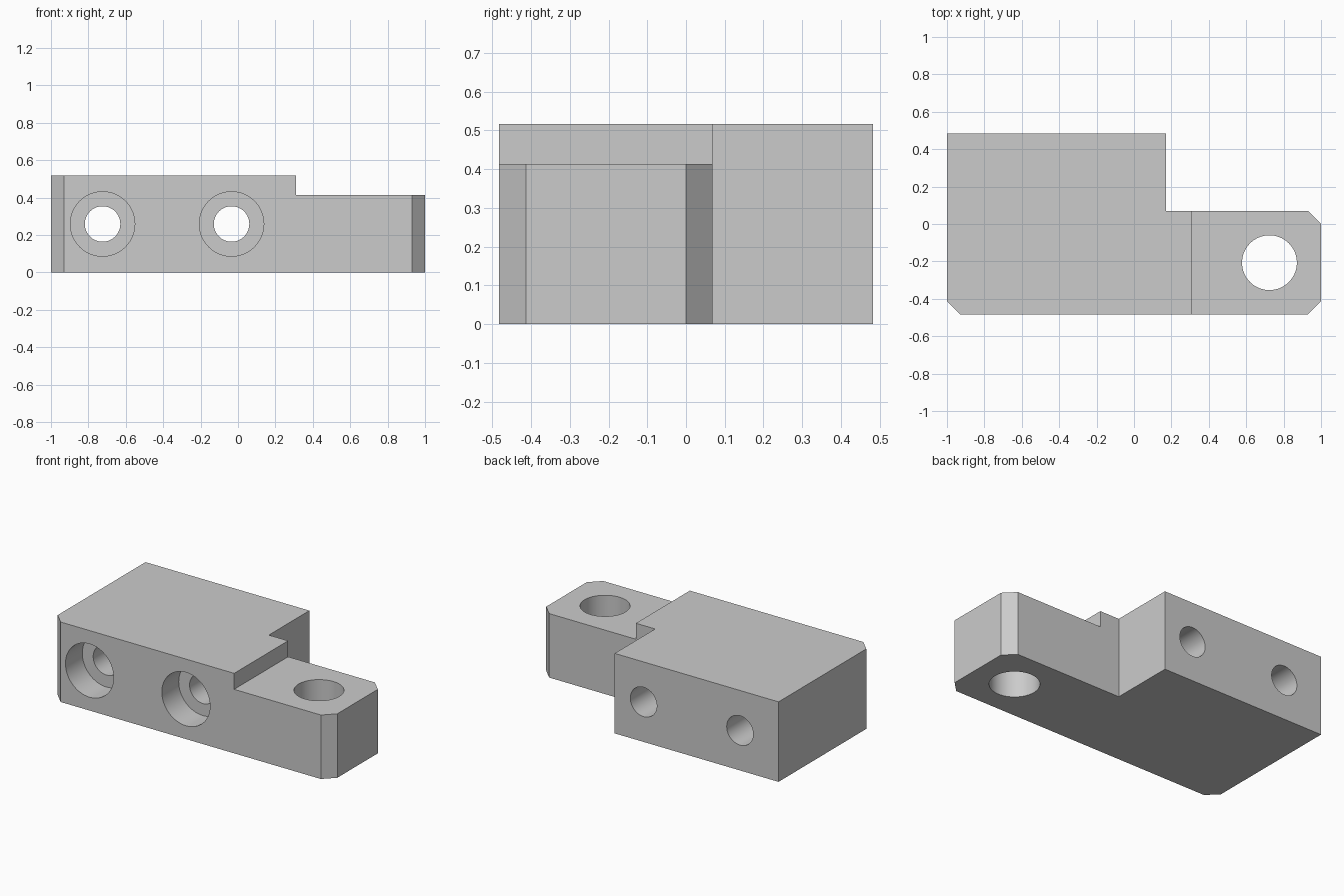
import bpy, bmesh, math

U = 1 / 29          # one millimetre in model units
L, W, H = 58, 28, 15

if "Cube" in bpy.data.objects:
    bpy.data.objects.remove(bpy.data.objects["Cube"], do_unlink=True)

grey = bpy.data.materials.new("plain_grey")
grey.use_nodes = True
grey.diffuse_color = (0.6, 0.6, 0.6, 1)
grey.node_tree.nodes["Principled BSDF"].inputs["Base Color"].default_value = grey.diffuse_color


def place(x, y, z):
    """Millimetres from the front right bottom corner to model space."""
    return ((x - L / 2) * U, (y - W / 2) * U, z * U)


def prism(name, outline, z0, z1):
    bm = bmesh.new()
    face = bm.faces.new([bm.verts.new(place(x, y, z0)) for x, y in outline])
    top = bmesh.ops.extrude_face_region(bm, geom=[face])
    verts = [g for g in top["geom"] if isinstance(g, bmesh.types.BMVert)]
    bmesh.ops.translate(bm, verts=verts, vec=(0, 0, (z1 - z0) * U))
    bmesh.ops.recalc_face_normals(bm, faces=bm.faces)
    mesh = bpy.data.meshes.new(name)
    bm.to_mesh(mesh)
    bm.free()
    mesh.materials.append(grey)
    obj = bpy.data.objects.new(name, mesh)
    bpy.context.collection.objects.link(obj)
    return obj


def drill(name, centre, radius, depth, along_y=False):
    bpy.ops.mesh.primitive_cylinder_add(
        vertices=64, radius=radius * U, depth=depth * U, location=place(*centre),
        rotation=(math.pi / 2 if along_y else 0, 0, 0))
    obj = bpy.context.object
    obj.name = name
    obj.data.materials.append(grey)
    return obj


def cut(target, cutter):
    cutter.hide_render = True
    mod = target.modifiers.new(cutter.name, "BOOLEAN")
    mod.operation, mod.solver, mod.object = "DIFFERENCE", "EXACT", cutter
    bpy.context.view_layer.objects.active = target
    bpy.ops.object.modifier_apply(modifier=mod.name)
    bpy.data.objects.remove(cutter, do_unlink=True)


# Block with a narrow arm and chamfered corners
block = prism("mounting_block", [
    (2, 0), (L - 2, 0), (L, 2), (L, 14), (L - 2, 16),
    (34, 16), (34, W), (0, W), (0, 2)], 0, H)

# Lowered top of the arm
cut(block, prism("step_cutter", [(38, -2), (60, -2), (60, 20), (38, 20)], 12, 20))

# Vertical hole in the arm
cut(block, drill("arm_hole_cutter", (50, 8, 6), 4.25, 30))

# Two counterbored screw holes from front to back
for x in (8, 28):
    cut(block, drill("screw_hole_cutter", (x, 14, 7.5), 2.75, 40, True))
    cut(block, drill("counterbore_cutter", (x, 0, 7.5), 5, 10, True))

# Smooth hole walls, crisp edges
bpy.ops.object.select_all(action="DESELECT")
block.select_set(True)
bpy.context.view_layer.objects.active = block
bpy.ops.object.shade_smooth_by_angle(angle=math.radians(30))
